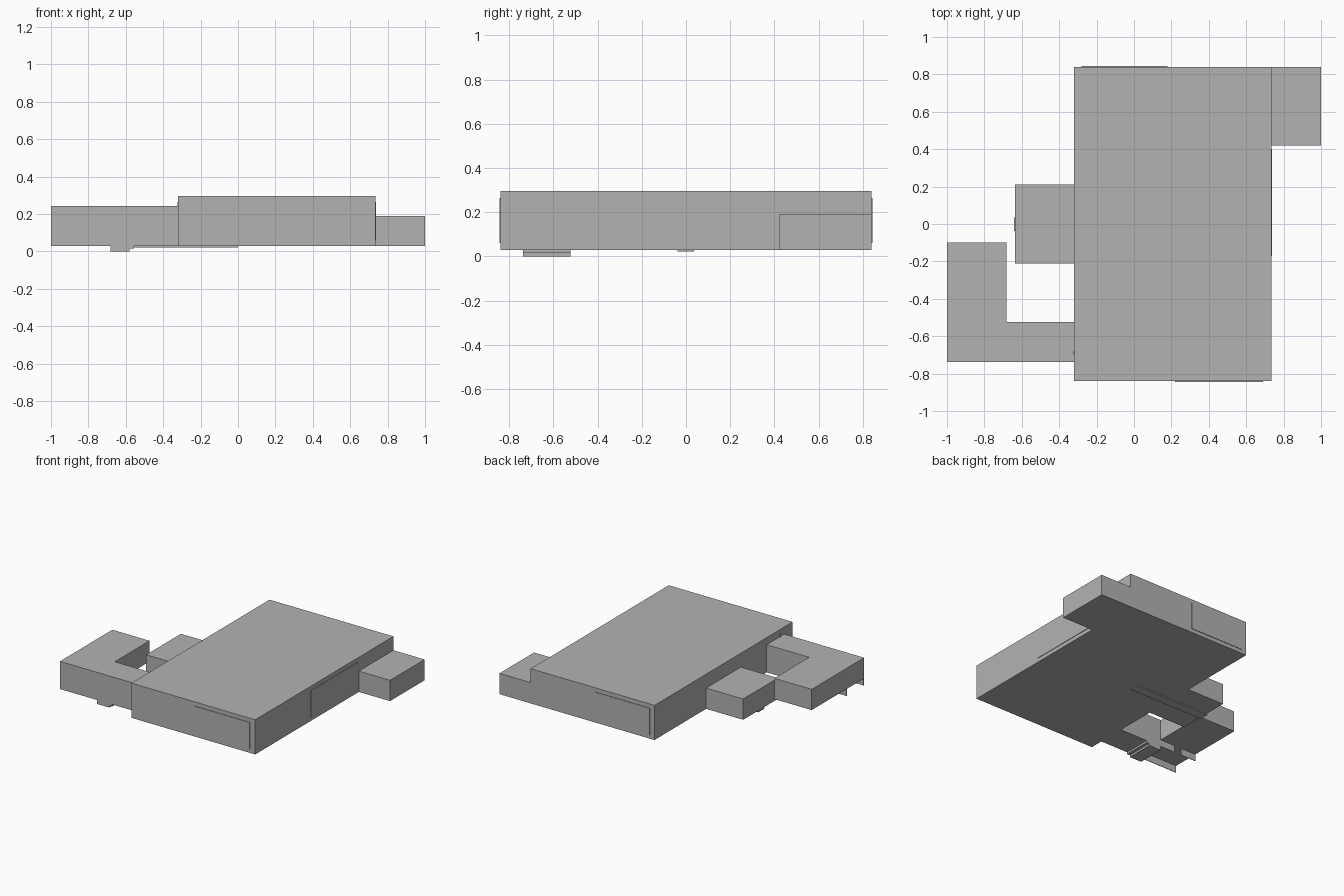
import bpy
import bmesh

cube = bpy.data.objects.get("Cube")
if cube:
    bpy.data.objects.remove(cube)

grey = bpy.data.materials.new("plain grey")
grey.use_nodes = True
COLOUR = (0.45, 0.45, 0.45, 1)
grey.diffuse_color = COLOUR
grey.node_tree.nodes["Principled BSDF"].inputs["Base Color"].default_value = COLOUR


def prism(name, outline, z):
    """Extrude a flat outline, counter-clockwise from above, between two heights."""
    bm = bmesh.new()
    base = bm.faces.new([bm.verts.new((x, y, z[0])) for x, y in outline])
    top = bmesh.ops.extrude_face_region(bm, geom=[base])["geom"]
    verts = [v for v in top if isinstance(v, bmesh.types.BMVert)]
    bmesh.ops.translate(bm, verts=verts, vec=(0, 0, z[1] - z[0]))
    bmesh.ops.recalc_face_normals(bm, faces=bm.faces)
    mesh = bpy.data.meshes.new(name)
    bm.to_mesh(mesh)
    bm.free()
    mesh.materials.append(grey)
    obj = bpy.data.objects.new(name, mesh)
    bpy.context.collection.objects.link(obj)
    return obj


def box(name, x, y, z):
    return prism(name, [(x[0], y[0]), (x[1], y[0]), (x[1], y[1]), (x[0], y[1])], z)


BASE = 0.03
WEST, EAST = -0.32, 0.735
FRONT, BACK = -0.84, 0.84
PLATE = 0.004

# Main hall and side blocks
box("main_hall", (WEST, EAST), (FRONT, BACK), (BASE, 0.297))
box("left_annex", (EAST, 1), (0.42, BACK), (BASE, 0.19))
box("right_annex", (-0.635, WEST), (-0.21, 0.212), (BASE, 0.19))

# L-shaped wing, raised at its outer end
WING_X, WING_FRONT, WING_BACK, SOFFIT = -0.683, -0.737, -0.523, 0.083
prism("wing_upper",
      [(-1, WING_FRONT), (WEST, WING_FRONT), (WEST, WING_BACK),
       (WING_X, WING_BACK), (WING_X, -0.1), (-1, -0.1)], (SOFFIT, 0.243))
box("wing_lower", (WING_X, WEST), (WING_FRONT, WING_BACK), (BASE, SOFFIT))

# Thin walls hanging under the raised end, the rear one with a gap
box("wing_front_skirt", (-1, WING_X), (WING_FRONT, WING_FRONT + PLATE), (BASE, SOFFIT))
for name, span in (("outer", (-1, -0.87)), ("inner", (-0.81, WING_X))):
    box(f"wing_{name}_rear_skirt", span, (WING_BACK - PLATE, WING_BACK), (BASE, SOFFIT))

# Steps below the wing
box("lower_step", (WING_X, -0.58), (WING_FRONT, WING_BACK), (0, BASE))
box("upper_step", (-0.58, -0.555), (WING_FRONT, WING_BACK), (0.015, BASE))

# Floor strip below the hall and right annex
box("floor_strip", (-0.641, 0), (-0.038, 0.036), (0.022, BASE))

# Thin wall panels
PANEL_Z = (0.06, 0.265)
box("left_panel", (EAST, EAST + PLATE), (-0.17, 0.4), PANEL_Z)
box("back_panel", (-0.28, 0.18), (BACK, BACK + PLATE), PANEL_Z)
box("front_panel", (0.22, 0.69), (FRONT - PLATE, FRONT), PANEL_Z)
box("right_panel", (WEST - PLATE, WEST), (-0.7, -0.68), PANEL_Z)
